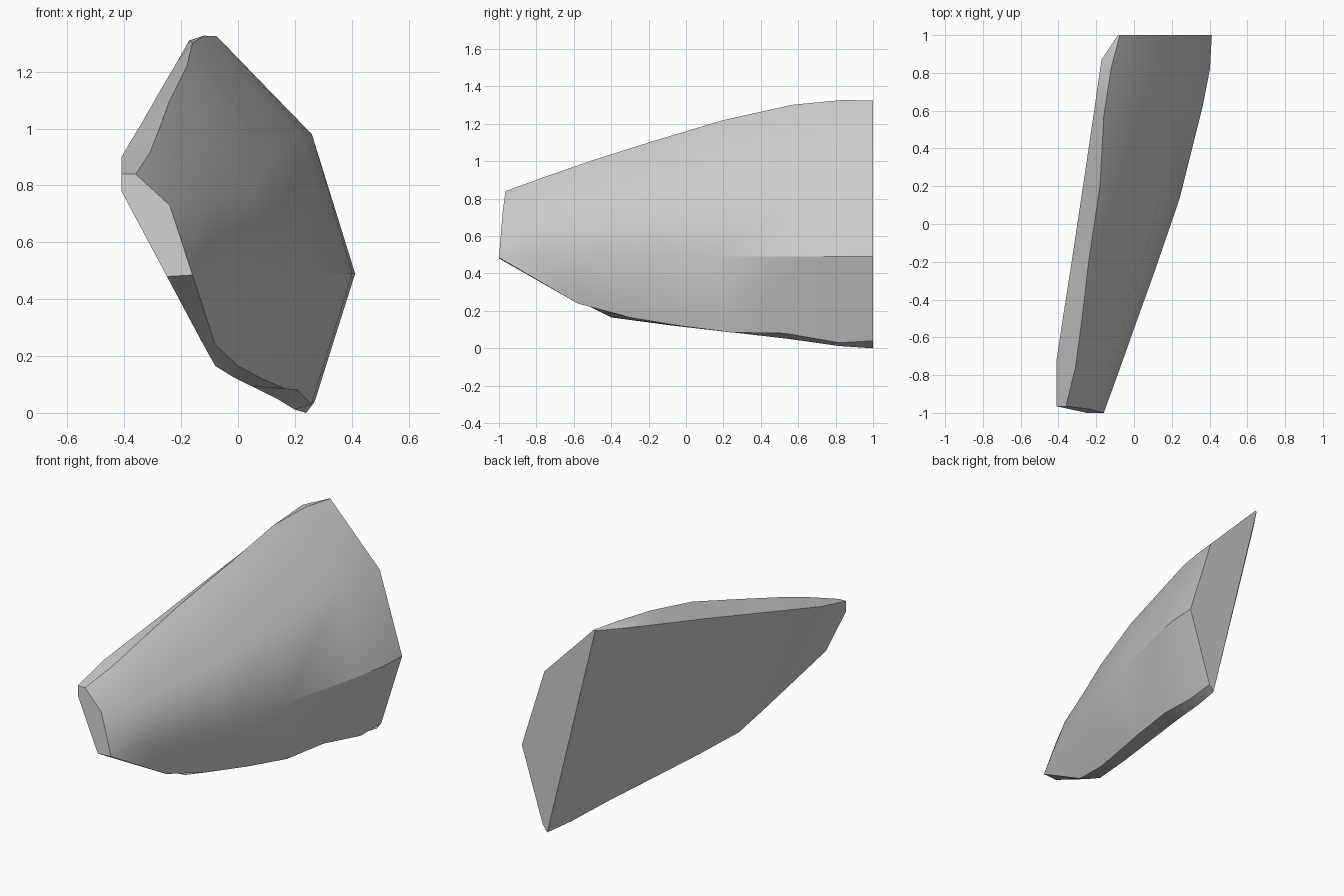
import bpy, bmesh, math

# Clear the default object only
cube = bpy.data.objects.get("Cube")
if cube:
    bpy.data.objects.remove(cube, do_unlink=True)

# Single grey material
grey = bpy.data.materials.new("light grey")
grey.use_nodes = True
colour = (0.6, 0.6, 0.6, 1.0)
grey.diffuse_color = colour
grey.node_tree.nodes["Principled BSDF"].inputs["Base Color"].default_value = colour

# Lengthwise edge lines of the shell, each running front to back
inner_bottom = [(-.25, -1, .48), (-.13, -.58, .255), (-.08, -.4, .165), (-.015, -.1, .125),
                (.05, .18, .093), (.137, .55, .05), (.199, .82, .012), (.24, 1, 0)]
outer_bottom = [(-.16, -1, .485), (-.08, -.58, .24), (0, -.3, .165), (.085, -.03, .12),
                (.165, .24, .085), (.21, .53, .08), (.258, .82, .03), (.27, 1, .04)]
ridge = [(x, y, .49) for x, y in [(-.16, -1), (-.08, -.78), (.02, -.5), (.11, -.25),
                                  (.24, .13), (.365, .63), (.402, .82), (.412, 1)]]
shoulder = [(-.24, -.98, .73), (-.135, -.78, .73), (-.045, -.5, .772), (.04, -.25, .81),
            (.13, .13, .885), (.215, .7, .985), (.24, .85, .985), (.26, 1, .98)]
outer_top = [(-.36, -.965, .84), (-.31, -.76, .915), (-.275, -.5, 1.005), (-.24, -.2, 1.1),
             (-.18, .2, 1.22), (-.16, .57, 1.302), (-.12, .83, 1.327), (-.075, 1, 1.325)]
inner_top = [(-.41, -.965, .84), (-.41, -.72, .9), (-.372, -.47, .965), (-.33, -.2, 1.035),
             (-.27, .2, 1.14), (-.214, .58, 1.235), (-.172, .87, 1.31), (-.085, 1, 1.322)]
# Same line as the inner top, with a lower front corner
inner_corner = [(-.41, -.965, .78)] + inner_top[1:]

rails = [inner_bottom, outer_bottom, ridge, shoulder, outer_top, inner_top, inner_corner]

# Skin the lines and cap both ends
bm = bmesh.new()
grid = [[bm.verts.new(p) for p in rail] for rail in rails]
for a, b in zip(grid, grid[1:] + grid[:1]):
    for i in range(len(a) - 1):
        bm.faces.new((a[i], a[i + 1], b[i + 1], b[i]))
for end in (0, -1):
    bm.faces.new([rail[end] for rail in grid])
bmesh.ops.remove_doubles(bm, verts=bm.verts[:], dist=0.006)
bmesh.ops.recalc_face_normals(bm, faces=bm.faces[:])

mesh = bpy.data.meshes.new("shell_plate")
bm.to_mesh(mesh)
bm.free()
mesh.materials.append(grey)
shell = bpy.data.objects.new("shell_plate", mesh)
bpy.context.collection.objects.link(shell)

# Soft panels, crisp rims
bpy.ops.object.select_all(action="DESELECT")
shell.select_set(True)
bpy.context.view_layer.objects.active = shell
bpy.ops.object.shade_smooth_by_angle(angle=math.radians(32))
